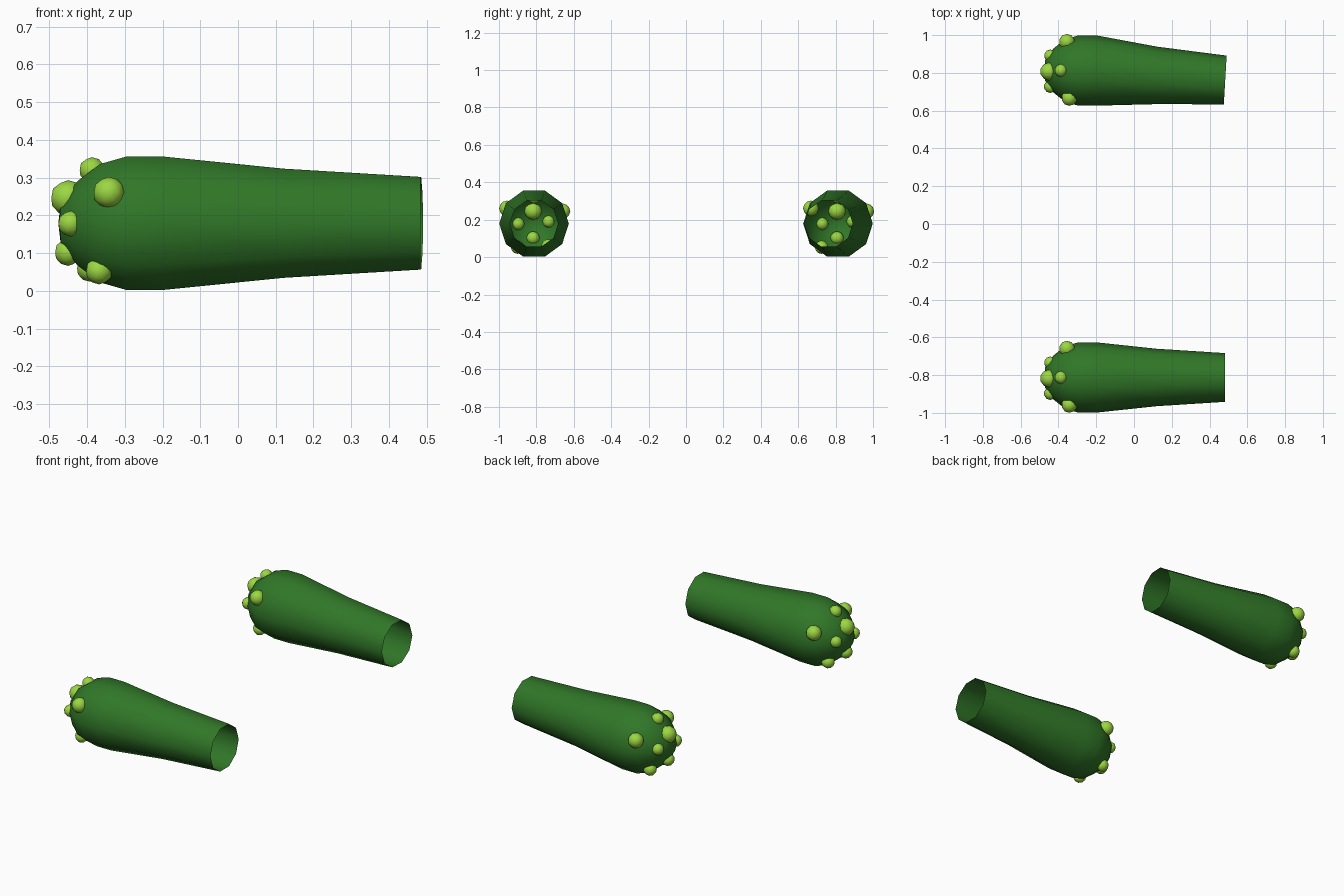
import bpy, bmesh, math
from mathutils import Vector

if "Cube" in bpy.data.objects:
    bpy.data.objects.remove(bpy.data.objects["Cube"])


def make_mat(name, col):
    m = bpy.data.materials.new(name)
    m.diffuse_color = (*col, 1)
    m.use_nodes = True
    m.node_tree.nodes["Principled BSDF"].inputs["Base Color"].default_value = m.diffuse_color
    return m


green = make_mat("dark_green", (0.03, 0.185, 0.021))
lime = make_mat("lime_green", (0.33, 0.68, 0.055))

SIDES = 10
CZ = 0.179
CY = 0.8125
# x position and radius of each ring, from rounded head to open end
RINGS = [(-0.47, 0.055), (-0.425, 0.118), (-0.365, 0.165), (-0.295, 0.186),
         (-0.2, 0.186), (0.12, 0.152), (0.483, 0.129)]
# wart offsets: x, y from the axis, z, radius
WARTS = [(-0.45, -0.005, 0.246, 0.047), (-0.387, 0.0, 0.32, 0.034),
         (-0.443, -0.085, 0.178, 0.034), (-0.443, 0.078, 0.19, 0.033),
         (-0.45, -0.005, 0.102, 0.036), (-0.342, -0.145, 0.26, 0.042),
         (-0.355, 0.152, 0.245, 0.042), (-0.368, -0.088, 0.053, 0.036),
         (-0.392, 0.075, 0.06, 0.036)]


def finish(bm, name, mat):
    me = bpy.data.meshes.new(name)
    bm.to_mesh(me)
    bm.free()
    me.materials.append(mat)
    for p in me.polygons:
        p.use_smooth = True
    ob = bpy.data.objects.new(name, me)
    bpy.context.collection.objects.link(ob)
    return ob


def tube(name, cy, bend):
    """Open ended tapered tube with a domed head; bend = {ring: (y shift, tilt)}."""
    bm = bmesh.new()
    tip = bm.verts.new((-0.476, cy, CZ))
    loops = []
    for i, (x, r) in enumerate(RINGS):
        shift, tilt = bend.get(i, (0, 0))
        loop = []
        for k in range(SIDES):
            a = 2 * math.pi * k / SIDES
            dy = r * math.cos(a)
            loop.append(bm.verts.new((x + tilt * dy, cy + shift + dy,
                                      CZ + r * math.sin(a))))
        loops.append(loop)
    for k in range(SIDES):
        n = (k + 1) % SIDES
        bm.faces.new((tip, loops[0][k], loops[0][n]))
        for a, b in zip(loops, loops[1:]):
            bm.faces.new((a[k], b[k], b[n], a[n]))
    bmesh.ops.recalc_face_normals(bm, faces=bm.faces)
    # outward normals on an open shell
    f = max(bm.faces, key=lambda q: q.calc_center_median().z)
    if f.normal.z < 0:
        bmesh.ops.reverse_faces(bm, faces=bm.faces)
    return finish(bm, name, green)


def warts(name, cy):
    """Small balls studding the head."""
    bm = bmesh.new()
    for x, y, z, r in WARTS:
        res = bmesh.ops.create_icosphere(bm, subdivisions=2, radius=r)
        bmesh.ops.translate(bm, verts=res["verts"], vec=Vector((x, cy + y, z)))
    return finish(bm, name, lime)


# straight front arm and slightly bent back arm
tube("front_arm", -CY, {})
tube("back_arm", CY, {5: (-0.026, 0.03), 6: (-0.05, 0.058)})
warts("front_arm_warts", -CY)
warts("back_arm_warts", CY)
